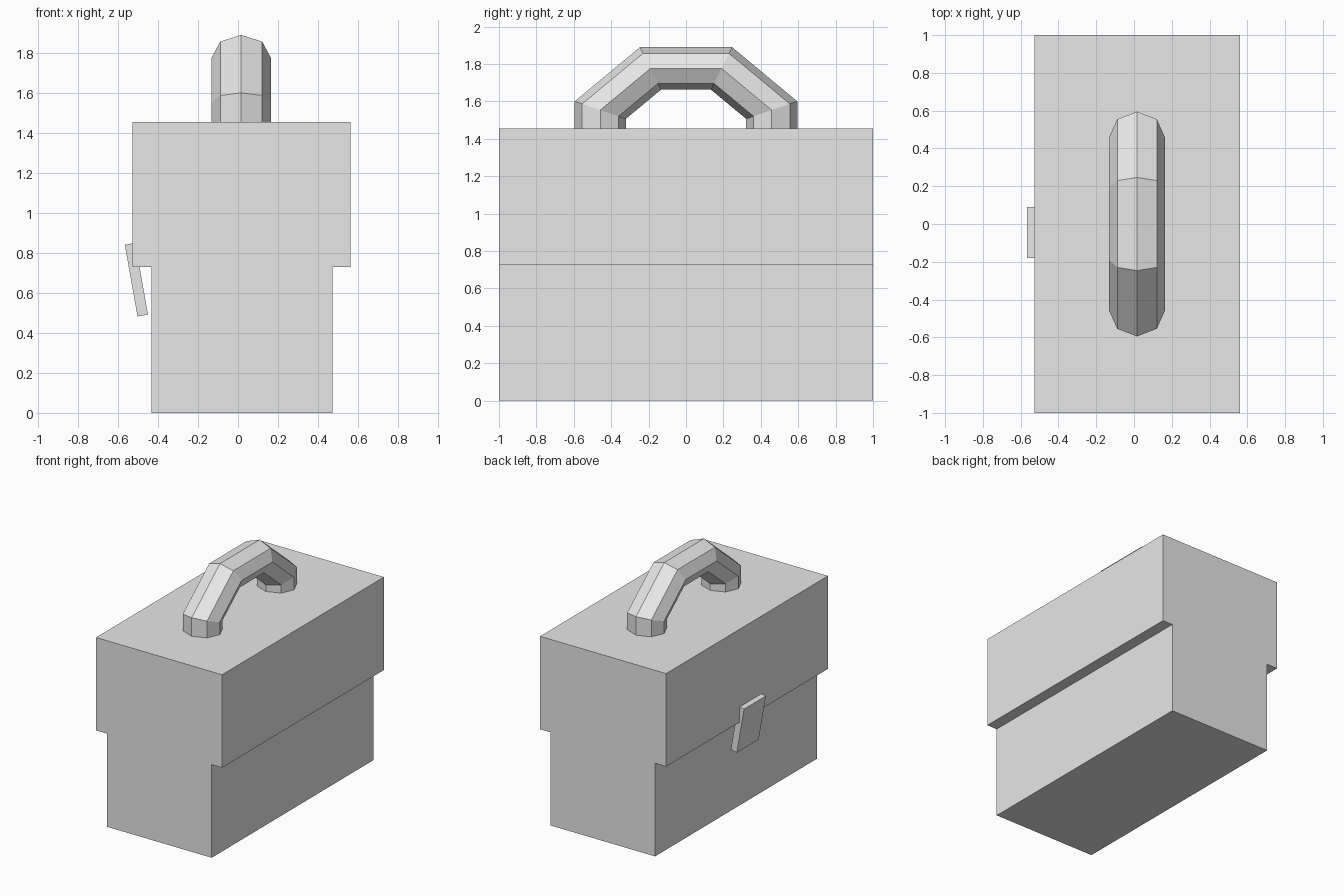
import bpy, bmesh
from math import pi, cos, sin, radians
from mathutils import Matrix

cube = bpy.data.objects.get("Cube")
if cube:
    bpy.data.objects.remove(cube, do_unlink=True)

grey = bpy.data.materials.new("plain_grey")
grey.use_nodes = True
grey.diffuse_color = (0.8, 0.8, 0.8, 1)
grey.node_tree.nodes["Principled BSDF"].inputs["Base Color"].default_value = (0.8, 0.8, 0.8, 1)


def add_object(name, bm):
    bmesh.ops.recalc_face_normals(bm, faces=bm.faces)
    mesh = bpy.data.meshes.new(name)
    bm.to_mesh(mesh)
    bm.free()
    mesh.materials.append(grey)
    obj = bpy.data.objects.new(name, mesh)
    bpy.context.scene.collection.objects.link(obj)
    return obj


def box(name, centre, size, tilt=0):
    bm = bmesh.new()
    bmesh.ops.create_cube(bm, size=1, matrix=Matrix.Diagonal((*size, 1)))
    obj = add_object(name, bm)
    obj.location = centre
    obj.rotation_euler.y = tilt
    return obj


def arch(name, centre, major, minor, squash, sides=8):
    # Upper half of a coarse ring, its two ends sunk into the lid
    bm = bmesh.new()
    rings = []
    for i in range(-1, sides // 2 + 1):
        a = (i + 0.5) * 2 * pi / sides
        ring = []
        for j in range(sides):
            b = j * 2 * pi / sides
            r = (major + minor * cos(b)) / cos(pi / sides) * cos(pi / sides)
            ring.append(bm.verts.new((minor * sin(b), r * cos(a), r * sin(a) * squash)))
        rings.append(ring)
    for low, high in zip(rings, rings[1:]):
        for j in range(sides):
            k = (j + 1) % sides
            bm.faces.new((low[j], low[k], high[k], high[j]))
    bm.faces.new(rings[0])
    bm.faces.new(rings[-1])
    obj = add_object(name, bm)
    obj.location = centre
    return obj


# Case body and the wider lid
box("case_body", (0.02, 0, 0.365), (0.905, 2, 0.73))
box("case_lid", (0.017, 0, 1.092), (1.09, 2, 0.727))

# Tilted latch plate on the side
box("latch", (-0.508, -0.045, 0.666), (0.053, 0.27, 0.364), radians(-10))

# Carrying handle
arch("handle", (0.016, 0, 1.396), 0.496, 0.148, 0.83)
